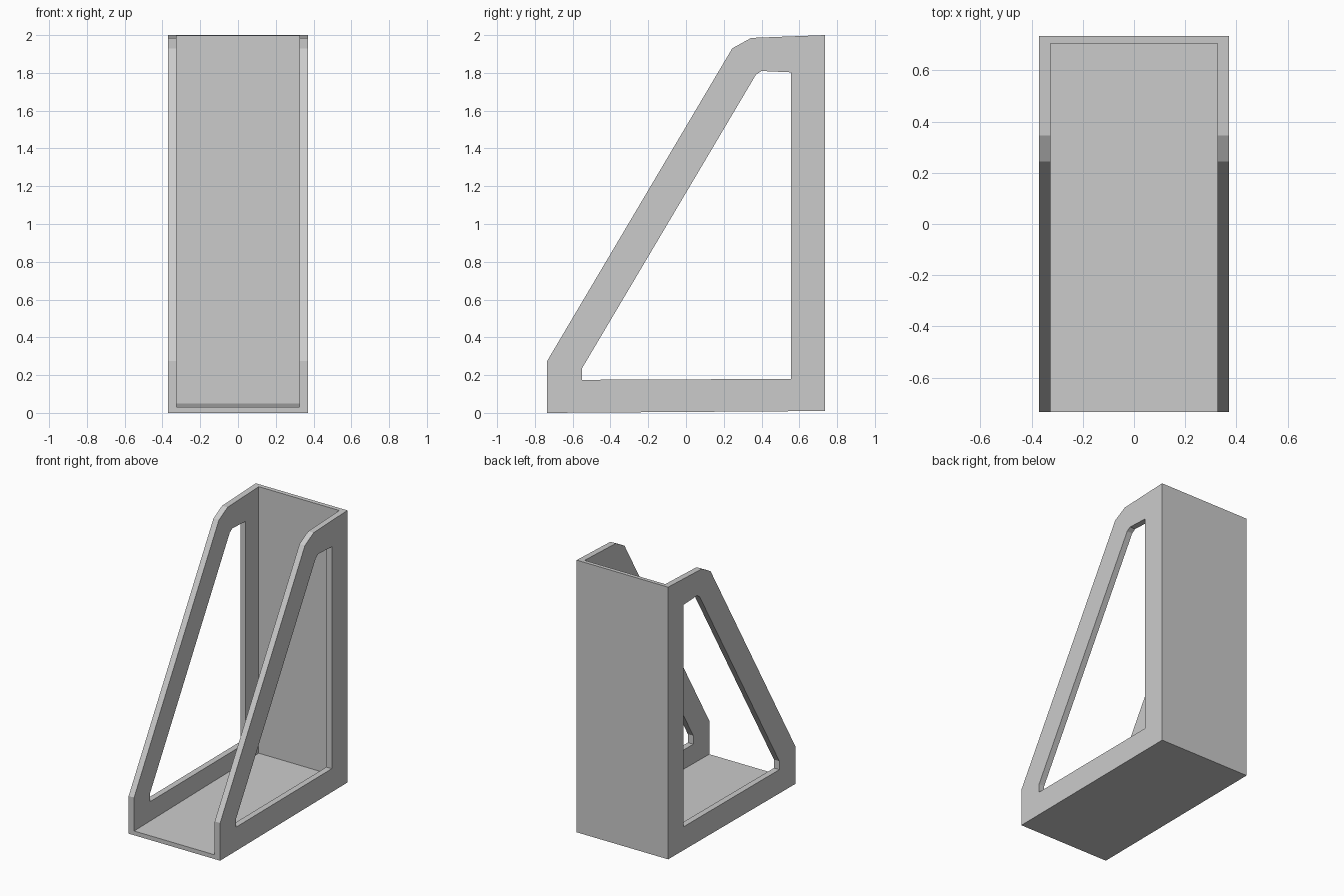
import bpy
import bmesh

if "Cube" in bpy.data.objects:
    bpy.data.objects.remove(bpy.data.objects["Cube"])


def prism(name, profile, half_width):
    """Extrude a (y, z) profile symmetrically along x."""
    bm = bmesh.new()
    face = bm.faces.new([bm.verts.new((-half_width, y, z)) for y, z in profile])
    ext = bmesh.ops.extrude_face_region(bm, geom=[face])
    verts = [g for g in ext["geom"] if isinstance(g, bmesh.types.BMVert)]
    bmesh.ops.translate(bm, verts=verts, vec=(2 * half_width, 0, 0))
    bmesh.ops.recalc_face_normals(bm, faces=bm.faces)
    mesh = bpy.data.meshes.new(name)
    bm.to_mesh(mesh)
    bm.free()
    obj = bpy.data.objects.new(name, mesh)
    bpy.context.collection.objects.link(obj)
    return obj


def cut(target, cutter):
    """Subtract the cutter, apply, and remove it."""
    cutter.hide_render = True
    mod = target.modifiers.new("cut", 'BOOLEAN')
    mod.operation = 'DIFFERENCE'
    mod.solver = 'EXACT'
    mod.object = cutter
    bpy.context.view_layer.objects.active = target
    bpy.ops.object.modifier_apply(modifier=mod.name)
    bpy.data.objects.remove(cutter, do_unlink=True)


# Outer block with the sloped, chamfered side outline
holder = prism("magazine_holder", [
    (-0.735, 0.0), (0.735, 0.01), (0.735, 2.0),
    (0.345, 1.985), (0.245, 1.93), (-0.735, 0.275)], 0.37)

# Open cavity leaving floor, back and two side walls
cut(holder, prism("cavity_cutter", [
    (-0.9, 0.029), (0.705, 0.05), (0.705, 2.2), (-0.9, 2.2)], 0.326))

# Triangular window through both side walls
cut(holder, prism("window_cutter", [
    (-0.55, 0.175), (0.555, 0.18), (0.555, 1.803),
    (0.40, 1.81), (0.37, 1.79), (-0.55, 0.237)], 0.6))
